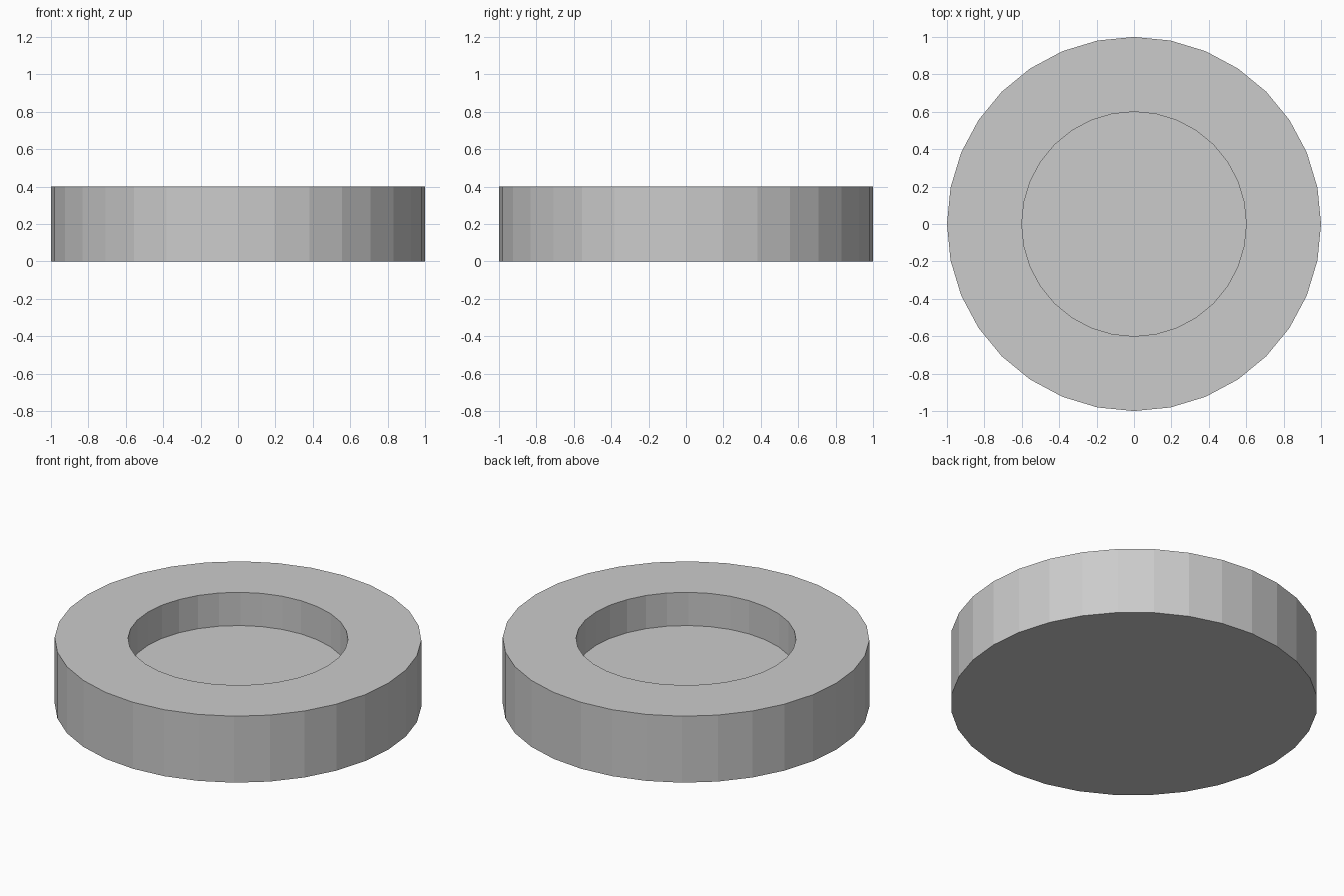
import bpy, bmesh
from math import cos, sin, tau

if "Cube" in bpy.data.objects:
    bpy.data.objects.remove(bpy.data.objects["Cube"])

SIDES = 32

# Profile (radius, height): base edge, outer rim, inner rim, recess floor edge
profile = [(1.0, 0.0), (1.0, 0.4), (0.6, 0.4), (0.6, 0.2)]

bm = bmesh.new()
rings = [[bm.verts.new((r * cos(tau * i / SIDES), r * sin(tau * i / SIDES), z))
          for i in range(SIDES)] for r, z in profile]

# Outer wall, top rim and recess wall
for a, b in zip(rings, rings[1:]):
    for i in range(SIDES):
        j = (i + 1) % SIDES
        bm.faces.new((a[i], a[j], b[j], b[i]))

# Underside and recess floor
bm.faces.new(rings[0][::-1])
bm.faces.new(rings[-1])

mesh = bpy.data.meshes.new("recessed_disc")
bm.to_mesh(mesh)
bm.free()
disc = bpy.data.objects.new("recessed_disc", mesh)
bpy.context.collection.objects.link(disc)
